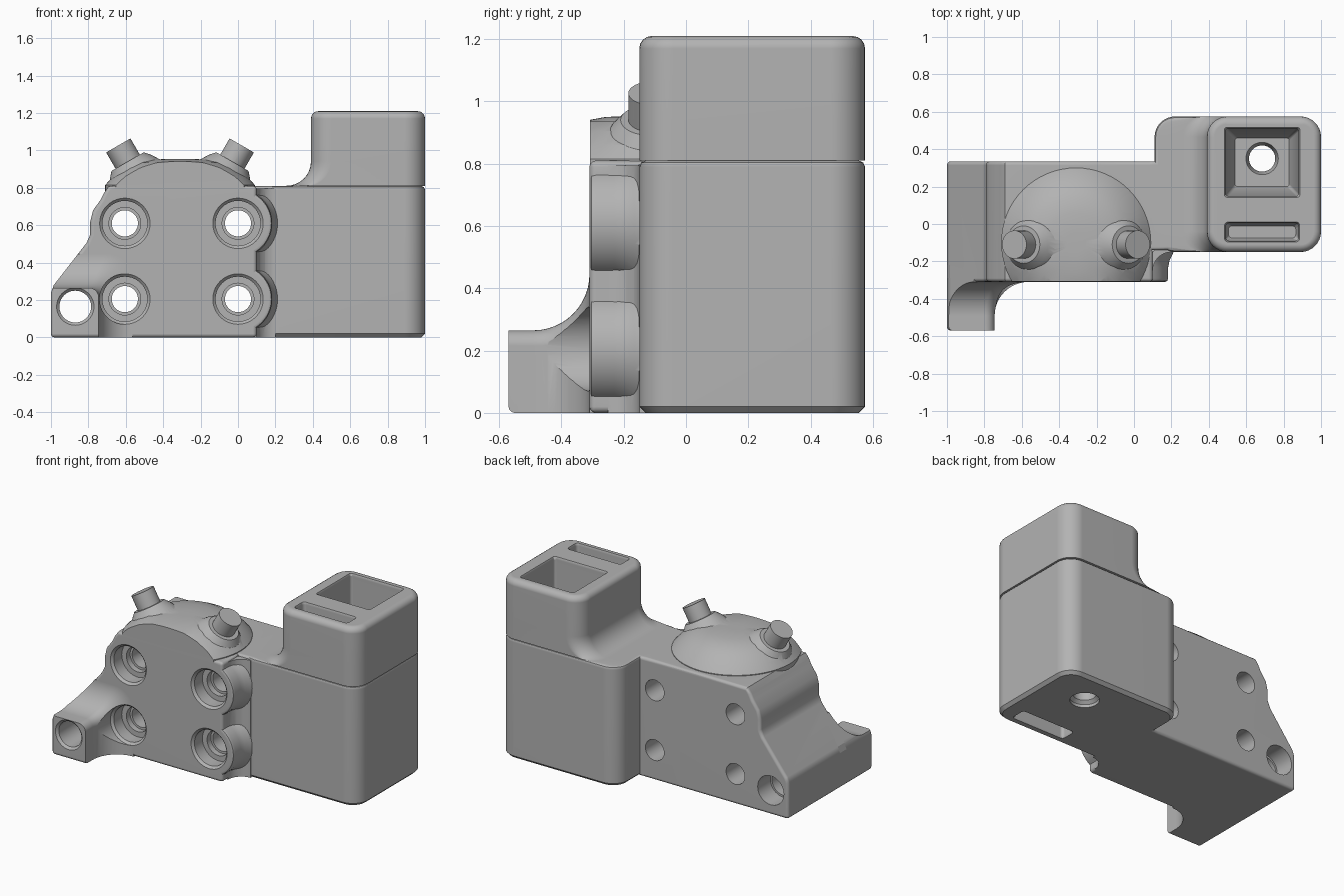
import bpy, bmesh
from math import sin, cos, pi, sqrt, radians
from mathutils import Matrix

if "Cube" in bpy.data.objects:
    bpy.data.objects.remove(bpy.data.objects["Cube"])

gray = bpy.data.materials.new("plain gray")
gray.use_nodes = True
gray.diffuse_color = (0.45, 0.45, 0.45, 1)
gray.node_tree.nodes["Principled BSDF"].inputs["Base Color"].default_value = (0.45, 0.45, 0.45, 1)


def circle(r, cx=0, cy=0, n=40):
    return [(cx + r * cos(2 * pi * i / n), cy + r * sin(2 * pi * i / n)) for i in range(n)]


def rrect(x0, x1, y0, y1, r, n=8):
    pts = []
    for k, (cx, cy) in enumerate([(x1 - r, y1 - r), (x0 + r, y1 - r), (x0 + r, y0 + r), (x1 - r, y0 + r)]):
        for i in range(n + 1):
            a = pi / 2 * (k + i / n)
            pts.append((cx + r * cos(a), cy + r * sin(a)))
    return pts


def loft(name, rings, axis="z", matrix=None):
    """Skin a list of (outline, height) sections along an axis."""
    bm = bmesh.new()
    rows = [[bm.verts.new((u, v, h) if axis == "z" else (u, h, v)) for u, v in ring] for ring, h in rings]
    n = len(rows[0])
    for a, b in zip(rows, rows[1:]):
        for i in range(n):
            j = (i + 1) % n
            bm.faces.new((a[i], a[j], b[j], b[i]))
    bm.faces.new(rows[0])
    bm.faces.new(rows[-1])
    if matrix:
        bm.transform(matrix)
    bmesh.ops.recalc_face_normals(bm, faces=bm.faces)
    me = bpy.data.meshes.new(name)
    bm.to_mesh(me)
    bm.free()
    me.materials.append(gray)
    ob = bpy.data.objects.new(name, me)
    bpy.context.scene.collection.objects.link(ob)
    return ob


def apply(ob, mod):
    bpy.context.view_layer.objects.active = ob
    bpy.ops.object.modifier_apply(modifier=mod.name)


def bevel(ob, width):
    m = ob.modifiers.new("edge", "BEVEL")
    m.width, m.segments = width, 3
    m.limit_method, m.angle_limit = "ANGLE", radians(60)
    apply(ob, m)
    return ob


def combine(ob, other, how):
    m = ob.modifiers.new("join", "BOOLEAN")
    m.operation, m.solver, m.object = how, "EXACT", other
    apply(ob, m)
    bpy.data.objects.remove(other)


def box(name, x0, x1, y0, y1, z0, z1):
    return loft(name, [([(x0, y0), (x1, y0), (x1, y1), (x0, y1)], z) for z in (z0, z1)])


# Tower with its lower block and the curved shoulder between them
def tower_ring(left, inset, r):
    return rrect(left + inset, 1 - inset, -0.15 + inset, 0.575 - inset, r - inset)


rings = [(tower_ring(0.11, 0.02, 0.11), 0), (tower_ring(0.11, 0, 0.11), 0.02),
         (tower_ring(0.11, 0, 0.11), 0.79), (tower_ring(0.11, 0.006, 0.11), 0.804),
         (tower_ring(0.11, 0.02, 0.11), 0.81)]
for i in range(9):
    a = pi / 2 * i / 8
    rings.append((tower_ring(0.26 + 0.13 * sin(a), 0, 0.11), 0.811 + 0.13 * (1 - cos(a))))
for i in range(5):
    a = pi / 2 * i / 4
    rings.append((tower_ring(0.39, 0.04 * (1 - cos(a)), 0.11), 1.17 + 0.04 * sin(a)))
body = loft("bracket_body", rings)

# Plate with a sloping, scooped left end
outline = [(-1, 0), (-1, 0.24), (-0.985, 0.28), (-0.81, 0.505), (-0.79, 0.55), (-0.79, 0.62),
           (-0.775, 0.68), (-0.735, 0.735), (-0.715, 0.775), (-0.69, 0.81), (0.1, 0.81), (0.1, 0)]
plate = bevel(loft("plate", [(outline, -0.31), (outline, 0.335)], "y"), 0.02)
joint = bevel(box("plate_joint", -0.2, 0.24, -0.14, 0.335, 0, 0.81), 0.02)

# Concave corner between plate and block
arc = [(0.2 + 0.1 * cos(pi / 2 + pi / 16 * i), -0.25 + 0.1 * sin(pi / 2 + pi / 16 * i)) for i in range(9)]
corner = [(0.05, -0.1), (0.2, -0.1)] + arc + [(0.05, -0.25)]
corner_fillet = loft("corner_fillet", [(corner, 0.0), (corner, 0.795)])

# Front lug flaring into the plate, trimmed to the plate outline
lug = bevel(loft("lug", [(outline, -0.57), (outline, -0.2)], "y"), 0.02)
R = 0.18
rings = [(rrect(-1.3, -0.745, -0.3, 0.265, 0.05), -0.7)]
for i in range(13):
    a = pi / 2 * i / 12
    f = R * (1 - cos(a))
    rings.append((rrect(-1.3, -0.745 + f, -0.3, 0.265 + f, 0.05 + f * 0.5), -0.49 + R * sin(a)))
rings.append((rings[-1][0], -0.1))
combine(lug, loft("lug_trim", rings, "y"), "INTERSECT")

# Crown on the plate with two tilted bosses
crown_profile = [(0.4, 0.7), (0.4, 0.815), (0.36, 0.86), (0.3, 0.905), (0.24, 0.935), (0.16, 0.95), (0.05, 0.955)]
crown = loft("crown", [(circle(r, -0.31, -0.1, 64), z) for r, z in crown_profile])
boss_frames = [Matrix.Translation((-0.31 + s * 0.28, -0.11, 0.94)) @ Matrix.Rotation(s * radians(30), 4, "Y")
               for s in (-1, 1)]
for m in boss_frames:
    boss = [(0.3, -0.35), (0.2, -0.15), (0.13, -0.035), (0.1, 0)]
    combine(crown, loft("boss", [(circle(r), z) for r, z in boss], matrix=m), "UNION")
combine(crown, box("crown_trim", -2, 2, -2, -0.308, -1, 2), "DIFFERENCE")

for part in (joint, plate, corner_fillet, lug, crown):
    combine(body, part, "UNION")

# Flared collars around the right-hand screw holes
screw_holes = [(x, z) for x in (-0.605, 0) for z in (0.205, 0.61)]
for z in (0.205, 0.61):
    collar = [(0.165, -0.31), (0.178, -0.304), (0.183, -0.29), (0.183, -0.23), (0.19, -0.195), (0.205, -0.165), (0.215, -0.14)]
    combine(body, loft("collar", [(circle(r, 0, z, 56), y) for r, y in collar], "y"), "UNION")
combine(body, box("floor_trim", -2, 2, -2, 2, -1, 0), "DIFFERENCE")

# Stepped screw holes through the plate
for x, z in screw_holes:
    steps = [(0.135, -0.53), (0.135, -0.31), (0.12, -0.295), (0.12, -0.21), (0.085, -0.21),
             (0.085, -0.17), (0.07, -0.17), (0.07, 0.5)]
    combine(body, loft("screw_cut", [(circle(r, x, z), y) for r, y in steps], "y"), "DIFFERENCE")

# Long hole through the lug
steps = [(0.12, -0.6), (0.1, -0.57), (0.085, -0.555), (0.085, 0.2), (0.098, 0.2), (0.098, 0.5)]
combine(body, loft("lug_cut", [(circle(r, -0.87, 0.165), y) for r, y in steps], "y"), "DIFFERENCE")

# Angled holes in the bosses
for m in boss_frames:
    steps = [(0.05, -0.3), (0.05, -0.03), (0.075, 0.0), (0.075, 0.1)]
    combine(body, loft("boss_cut", [(circle(r), z) for r, z in steps], matrix=m), "DIFFERENCE")

# Tower pocket, its drain hole, and the slots above and below
pocket = [(0.05, 0.3), (0, 0.42), (0, 1.195), (-0.012, 1.22)]
combine(body, loft("pocket_cut", [(rrect(0.49 + d, 0.88 - d, 0.15 + d, 0.51 - d, 0.015), z)
                                  for d, z in pocket]), "DIFFERENCE")
drain = [(0.09, -0.1), (0.09, 0.02), (0.07, 0.04), (0.07, 0.25), (0.09, 0.31)]
combine(body, loft("drain_cut", [(circle(r, 0.685, 0.35), z) for r, z in drain]), "DIFFERENCE")
slot = [(0.015, 0.95), (0, 0.98), (0, 1.195), (-0.01, 1.22)]
for name, flip in (("top_slot_cut", False), ("bottom_slot_cut", True)):
    rings = [(rrect(0.49 + d, 0.88 - d, -0.09 + d, 0.005 - d, 0.02), 1.21 - z if flip else z) for d, z in slot]
    combine(body, loft(name, rings), "DIFFERENCE")

# Smooth the rounded faces and keep the hard edges
bpy.ops.object.select_all(action="DESELECT")
body.select_set(True)
bpy.context.view_layer.objects.active = body
bpy.ops.object.shade_smooth_by_angle(angle=radians(32))
weighted = body.modifiers.new("clean_shading", "WEIGHTED_NORMAL")
weighted.keep_sharp = True
